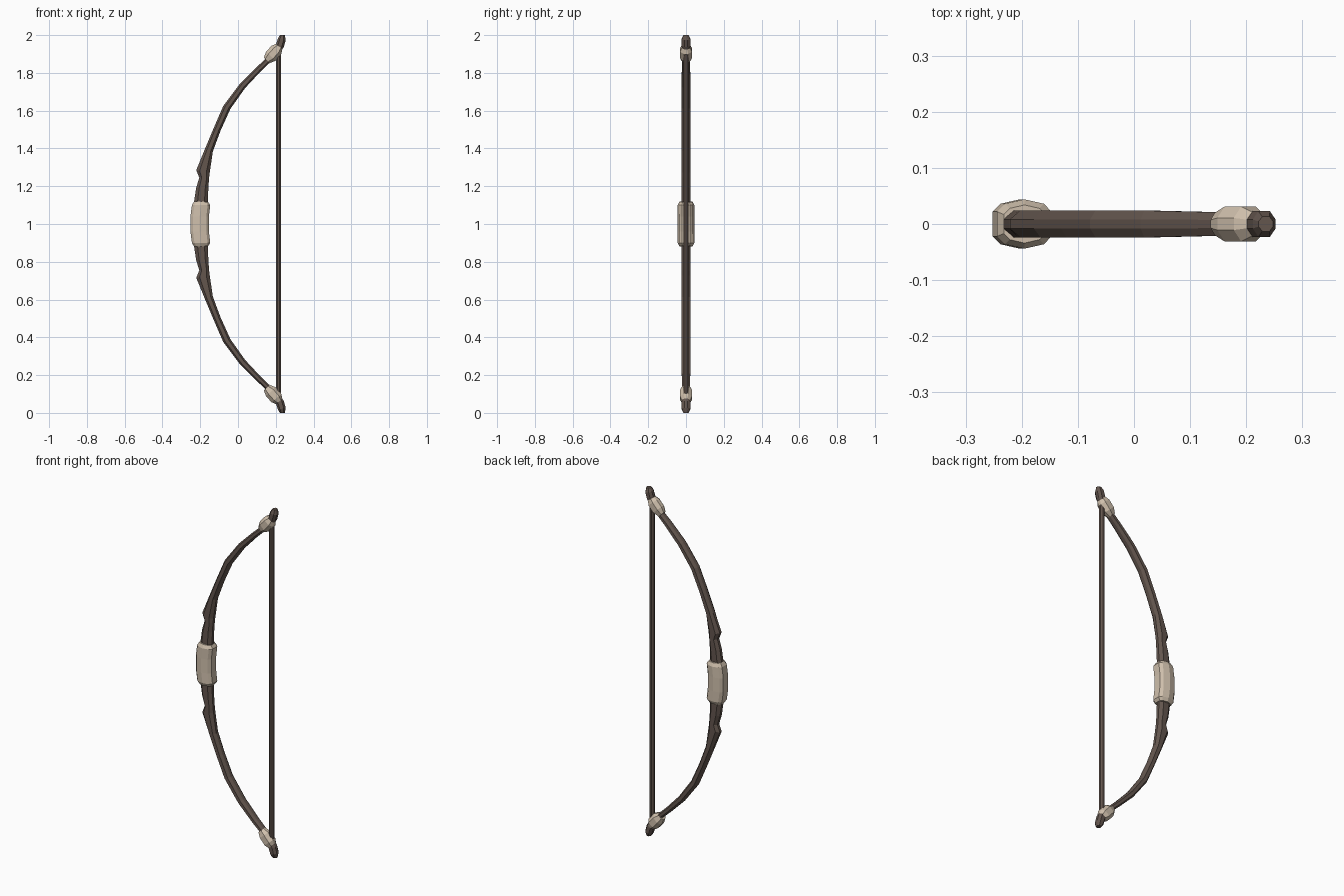
import bpy, bmesh, math
from mathutils import Vector

if "Cube" in bpy.data.objects:
    bpy.data.objects.remove(bpy.data.objects["Cube"])


def material(name, col):
    m = bpy.data.materials.new(name)
    m.diffuse_color = (*col, 1)
    m.use_nodes = True
    m.node_tree.nodes["Principled BSDF"].inputs["Base Color"].default_value = m.diffuse_color
    return m


wood = material("dark_wood", (0.125, 0.092, 0.076))
hide = material("pale_wrap", (0.62, 0.52, 0.41))

# Cross-sections: u runs inner to outer edge, v runs across the width
OCT = [(1, .35), (.5, 1), (-.5, 1), (-1, .35), (-1, -.35), (-.5, -1), (.5, -1), (1, -.35)]
ROUND = [(1, .5), (.72, .82), (0, 1), (-.72, .82), (-1, .5),
         (-1, -.5), (-.72, -.82), (0, -1), (.72, -.82), (1, -.5)]


def loft(name, stations, section, mat):
    """Skin through stations of (outer x, outer z, inner x, inner z, half width)."""
    bm = bmesh.new()
    rings = []
    for ox, oz, ix, iz, w in stations:
        c = Vector(((ox + ix) / 2, 0, (oz + iz) / 2))
        h = Vector(((ox - ix) / 2, 0, (oz - iz) / 2))
        rings.append([bm.verts.new(c + h * u + Vector((0, w * v, 0))) for u, v in section])
    n = len(section)
    for a, b in zip(rings, rings[1:]):
        for i in range(n):
            bm.faces.new((a[i], a[(i + 1) % n], b[(i + 1) % n], b[i]))
    bm.faces.new(rings[0])
    bm.faces.new(rings[-1])
    bmesh.ops.recalc_face_normals(bm, faces=bm.faces)
    me = bpy.data.meshes.new(name)
    bm.to_mesh(me)
    bm.free()
    me.materials.append(mat)
    ob = bpy.data.objects.new(name, me)
    bpy.context.collection.objects.link(ob)
    return ob


def flip(stations):
    """Mirror stations about the middle height z = 1."""
    return [(a, 2 - b, c, 2 - d, w) for a, b, c, d, w in reversed(stations)]


def spine(points):
    """Turn (x, z, half thickness, half width) centres into stations."""
    out = []
    for i, (x, z, t, w) in enumerate(points):
        p, q = points[max(i - 1, 0)], points[min(i + 1, len(points) - 1)]
        d = Vector((q[0] - p[0], q[1] - p[1])).normalized()
        out.append((x - d.y * t, z + d.x * t, x + d.y * t, z - d.x * t, w))
    return out


# Bow limbs, with the notch on the outer edge
upper = [(-.235, 1.10, -.160, 1.10, .024), (-.222, 1.19, -.157, 1.19, .024),
         (-.205, 1.245, -.153, 1.245, .024), (-.221, 1.285, -.150, 1.27, .024),
         (-.178, 1.39, -.133, 1.385, .024), (-.130, 1.505, -.092, 1.495, .024),
         (-.078, 1.625, -.040, 1.61, .024), (.012, 1.745, .038, 1.72, .024),
         (.100, 1.832, .120, 1.808, .022), (.180, 1.905, .198, 1.882, .020)]
loft("bow_limbs", flip(upper) + [(-.240, 1, -.165, 1, .024)] + upper, OCT, wood)

# Grip wrap
g = [(-.252, 1.04, -.154, 1.04, .044), (-.244, 1.10, -.147, 1.10, .044),
     (-.232, 1.12, -.158, 1.117, .034)]
loft("grip_wrap", flip(g) + g, ROUND, hide)

# Tip wraps and nocks, top and bottom
wrap = spine([(.151, 1.866, .021, .020), (.174, 1.888, .035, .031),
              (.204, 1.922, .034, .031), (.219, 1.942, .020, .021)])
nock = spine([(.210, 1.915, .016, .018), (.222, 1.945, .022, .023),
              (.232, 1.978, .021, .023), (.236, 2.0, .013, .012)])
nock[-1] = (.222, 2.0, .248, 2.0, .013)
for side, f in (("upper", lambda s: s), ("lower", flip)):
    loft(side + "_tip_wrap", f(wrap), OCT, hide)
    loft(side + "_nock", f(nock), OCT, wood)

# String
bpy.ops.mesh.primitive_cylinder_add(vertices=8, radius=.0145, depth=1.82,
                                    location=(.214, 0, 1), rotation=(0, 0, math.pi / 8))
string = bpy.context.object
string.name = "bow_string"
string.data.materials.append(wood)
